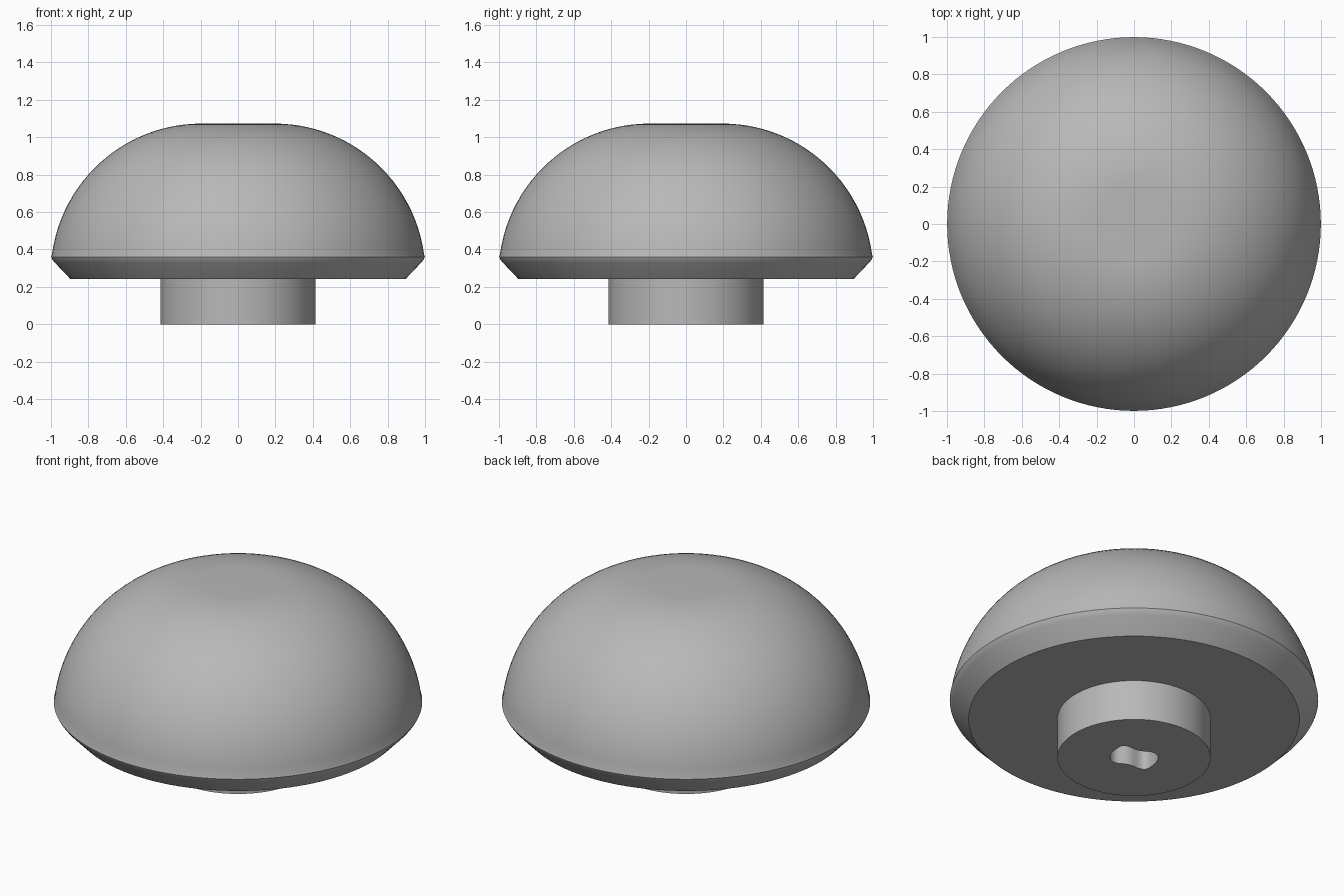
import bpy, bmesh, math
from mathutils import Vector

cube = bpy.data.objects.get("Cube")
if cube:
    bpy.data.objects.remove(cube)

SEGMENTS = 128

grey = bpy.data.materials.new("plain grey")
grey.use_nodes = True
colour = (0.48, 0.48, 0.48, 1)
grey.diffuse_color = colour
grey.node_tree.nodes["Principled BSDF"].inputs["Base Color"].default_value = colour


def make_object(name, bm):
    bmesh.ops.recalc_face_normals(bm, faces=bm.faces)
    mesh = bpy.data.meshes.new(name)
    bm.to_mesh(mesh)
    bm.free()
    mesh.materials.append(grey)
    obj = bpy.data.objects.new(name, mesh)
    bpy.context.collection.objects.link(obj)
    return obj


def lathe(name, profile):
    """Revolve (radius, height) points, closing both ends with flat caps."""
    bm = bmesh.new()
    rings = []
    for r, z in profile:
        angles = [2 * math.pi * i / SEGMENTS for i in range(SEGMENTS)]
        rings.append([bm.verts.new((r * math.cos(a), r * math.sin(a), z)) for a in angles])
    for low, high in zip(rings, rings[1:]):
        for i in range(SEGMENTS):
            j = (i + 1) % SEGMENTS
            bm.faces.new((low[i], low[j], high[j], high[i]))
    bm.faces.new(rings[0])
    bm.faces.new(rings[-1])
    return make_object(name, bm)


def rounded(points, passes=3):
    """Cut the corners of a closed outline until it is smooth."""
    for _ in range(passes):
        pairs = zip(points, points[1:] + points[:1])
        points = [a.lerp(b, t) for a, b in pairs for t in (0.25, 0.75)]
    return points


# Knob: round stem, flat underside, chamfer, soft rim, then a domed cap
profile = [(0.415, 0), (0.415, 0.243), (0.897, 0.243), (0.98, 0.33), (0.993, 0.347), (0.999, 0.36)]
arc_radius, flat_radius, top = 0.807, 0.195, 1.073
start = math.radians(7.5)
for i in range(25):
    a = start + (math.pi / 2 - start) * i / 24
    profile.append((flat_radius + arc_radius * math.cos(a),
                    top - arc_radius + arc_radius * math.sin(a)))
knob = lathe("knob", profile)

# Shaft socket: lobed outline with half-turn symmetry, sunk into the stem
half = [Vector(p) for p in ((0.14, 0.045), (0.11, 0.075), (0.025, 0.07),
                            (-0.05, 0.12), (-0.12, 0.075))]
outline = rounded(half + [-p for p in half], 2)
bm = bmesh.new()
base = bm.faces.new([bm.verts.new((p.x, p.y, -0.1)) for p in outline])
extruded = bmesh.ops.extrude_face_region(bm, geom=[base])
bmesh.ops.translate(bm, vec=(0, 0, 0.7),
                    verts=[v for v in extruded["geom"] if isinstance(v, bmesh.types.BMVert)])
cutter = make_object("socket_cutter", bm)
cutter.hide_render = True

cut = knob.modifiers.new("socket", 'BOOLEAN')
cut.operation = 'DIFFERENCE'
cut.solver = 'EXACT'
cut.object = cutter
bpy.ops.object.select_all(action='DESELECT')
knob.select_set(True)
bpy.context.view_layer.objects.active = knob
bpy.ops.object.modifier_apply(modifier=cut.name)
bpy.data.objects.remove(cutter)
bpy.ops.object.shade_smooth_by_angle(angle=math.radians(38))
